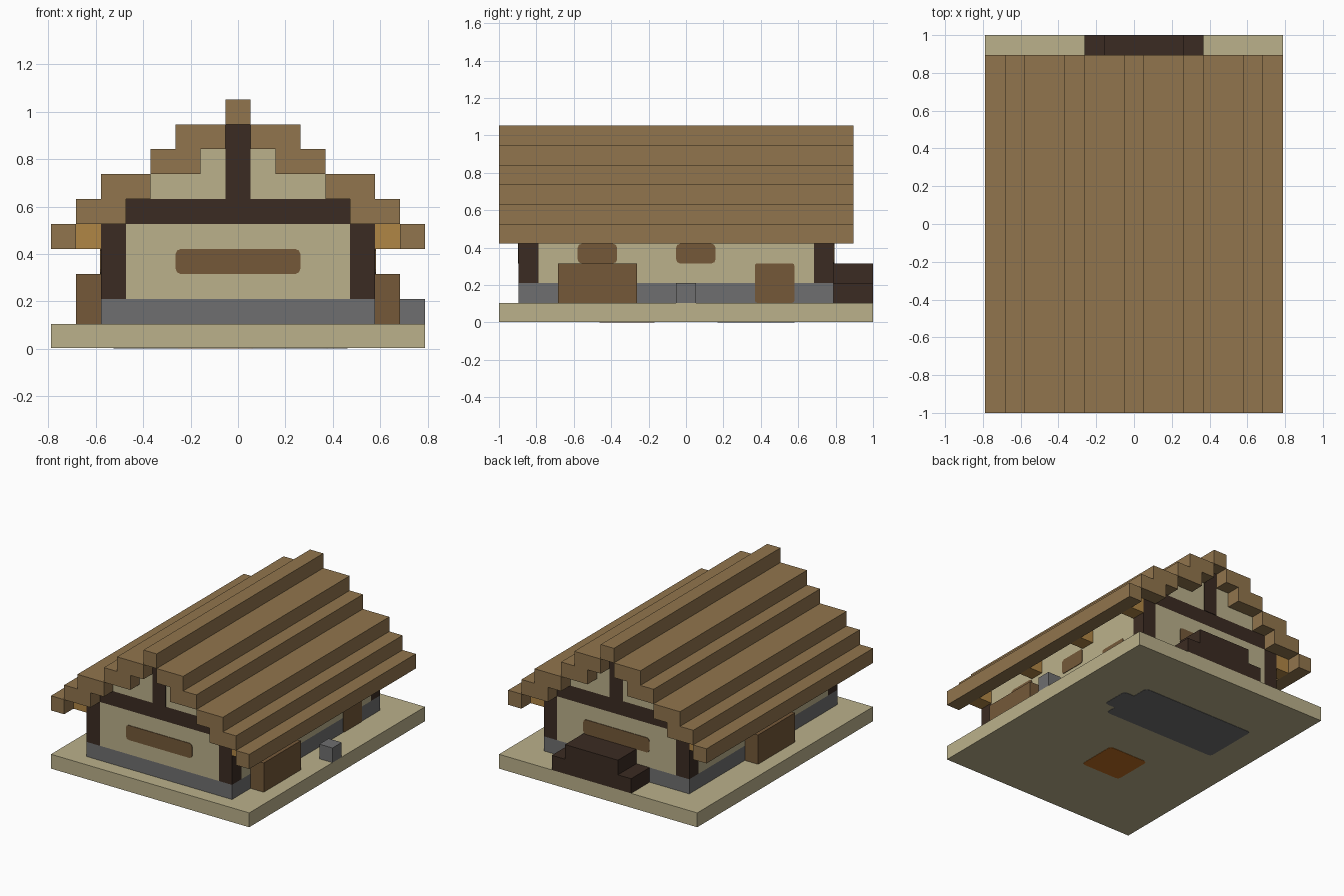
import bpy
import bmesh
from mathutils import Vector

cube = bpy.data.objects.get("Cube")
if cube:
    bpy.data.objects.remove(cube, do_unlink=True)

U = 2 / 19        # one block
THIN = 0.04       # thickness of painted plates, in blocks


def material(name, hex_code):
    def linear(c):
        return c / 12.92 if c <= 0.04045 else ((c + 0.055) / 1.055) ** 2.4
    rgb = [linear(int(hex_code[i:i + 2], 16) / 255) for i in (0, 2, 4)]
    mat = bpy.data.materials.new(name)
    mat.use_nodes = True
    mat.diffuse_color = (*rgb, 1)
    bsdf = next(n for n in mat.node_tree.nodes if n.type == 'BSDF_PRINCIPLED')
    bsdf.inputs["Base Color"].default_value = (*rgb, 1)
    return mat


SAND = material("sand", "bbb18b")
ROOF = material("roof_wood", "91754d")
DARK = material("dark_timber", "3b2b22")
STONE = material("grey_stone", "6f6f70")
BROWN = material("brown_wood", "755939")
GOLD = material("golden_wood", "b08645")
ORANGE = material("burnt_orange", "bf6e22")


def block(name, x, y, z, mat, round_axis=None, radius=0.2):
    """Box from (low, high) ranges in blocks; optionally rounds edges along one axis."""
    bm = bmesh.new()
    bmesh.ops.create_cube(bm, size=1)
    low, high = (Vector([r[i] for r in (x, y, z)]) * U for i in (0, 1))
    for v in bm.verts:
        v.co = [l + (c + 0.5) * (h - l) for l, c, h in zip(low, v.co, high)]
    if round_axis is not None:
        edges = [e for e in bm.edges
                 if abs((e.verts[0].co - e.verts[1].co).normalized()[round_axis]) > 0.9]
        bmesh.ops.bevel(bm, geom=edges, offset=radius * U, segments=2,
                        profile=0.5, affect='EDGES')
    mesh = bpy.data.meshes.new(name)
    bm.to_mesh(mesh)
    bm.free()
    mesh.materials.append(mat)
    obj = bpy.data.objects.new(name, mesh)
    bpy.context.collection.objects.link(obj)
    return obj


def span(side, a, b):
    """Range mirrored to the given side."""
    return tuple(sorted((side * a, side * b)))


SIDES = (("left", 1), ("right", -1))
FRONT, BACK = -8.5, 7.5
HOUSE = (FRONT, BACK)
ENDS = (("front", FRONT, 1), ("back", BACK, -1))

# Ground slab with patches on its underside
block("ground_slab", (-7.5, 7.5), (-9.5, 9.5), (0.02, 1), SAND)
block("stone_patch", (-5, 3.6), (1.6, 5.5), (0, THIN), STONE, 2)
block("stone_patch_end", (3.5, 4.4), (2.4, 4.3), (0, THIN), STONE, 2)
block("orange_patch", (-2.4, 0.6), (-4.4, -1.6), (0, THIN), ORANGE, 2)

# House body
block("foundation", (-5.5, 5.5), HOUSE, (1, 2), STONE)
block("end_walls", (-4.5, 4.5), HOUSE, (2, 5), SAND)
block("side_walls", (-5.5, 5.5), (FRONT + 1, BACK - 1), (2, 5), SAND)
block("tie_beam", (-4.5, 4.5), HOUSE, (5, 6), DARK)
block("lower_gable", (-3.5, 3.5), HOUSE, (6, 7), SAND)
block("upper_gable", (-1.5, 1.5), HOUSE, (7, 8), SAND)

# Posts and long windows at both ends
for end, y, inward in ENDS:
    for side, s in SIDES:
        block(f"{end}_{side}_post", span(s, 4.5, 5.5),
              tuple(sorted((y, y + inward))), (2, 5), DARK)
    face = tuple(sorted((y + inward * THIN, y - inward * THIN)))
    block(f"{end}_king_post", (-0.5, 0.5), tuple(sorted((y + inward, y - inward * THIN))),
          (6, 9), DARK)
    block(f"{end}_window", (-2.5, 2.5), face, (3, 4), BROWN, 1)
block("ridge_support", (-0.5, 0.5), HOUSE, (8, 9), DARK)

# Stepped roof: inner and outer distance of each course, from the eaves up
courses = ((6.5, 7.5), (4.5, 6.5), (3.5, 5.5), (1.5, 3.5), (0.5, 2.5))
for side, s in SIDES:
    for level, (inner, outer) in enumerate(courses, 4):
        block(f"{side}_roof_course_{level - 3}", span(s, inner, outer),
              (-9.5, 8.5), (level, level + 1), ROOF)
    # Brackets under the eaves
    for n in range(4):
        y = FRONT + 5 * n
        block(f"{side}_bracket_{n + 1}", span(s, 5.5, 6.5), (y, y + 1), (4, 5), GOLD)
block("roof_ridge", (-0.5, 0.5), (-9.5, 8.5), (9, 10), ROOF)

# Crates and windows along the sides
for side, s, crate_y in (("left", 1, -6.5), ("right", -1, -2.5)):
    block(f"{side}_crate", span(s, 5.5, 6.5), (crate_y, crate_y + 4), (1, 3), BROWN)
    block(f"{side}_crate_window", span(s, 5.48, 5.5 + THIN),
          (crate_y + 1, crate_y + 3), (3, 4), BROWN, 0)
block("left_window", (5.48, 5.5 + THIN), (-0.5, 1.5), (3, 4), BROWN, 0)
block("left_door", (5.48, 5.5 + THIN), (3.5, 5.5), (1, 3), BROWN, 0, 0.1)
block("stepping_stone", (6.5, 7.5), (-0.5, 0.5), (1, 2), STONE)

# Stepped dark bench at the back
block("back_bench", (-1.5, 2.5), (BACK, 9.5), (1, 3), DARK)
block("back_bench_right_step", (-2.5, -1.5), (BACK, 9.5), (1, 2), DARK)
block("back_bench_left_step", (2.5, 3.5), (BACK, 9.5), (1, 2), DARK)
